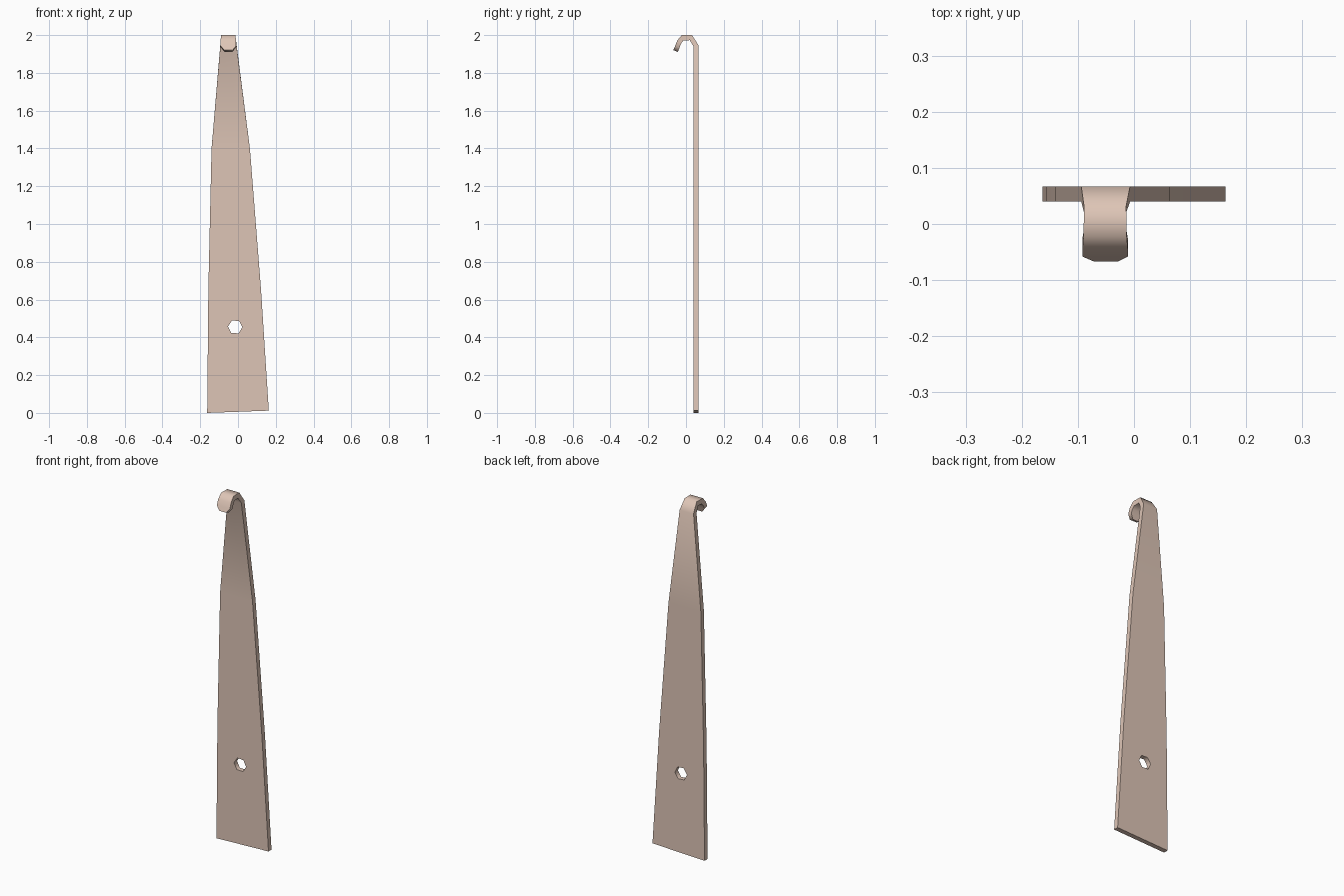
import bpy, bmesh, math

if "Cube" in bpy.data.objects:
    bpy.data.objects.remove(bpy.data.objects["Cube"])

# Cross-sections from the foot to the hook tip:
# (outer y, outer z, inner y, inner z, left x, right x, extra z on right side)
rows = [
    (0.067, 0.0, 0.04, 0.0, -0.163, 0.163, 0.012),
    (0.067, 0.65, 0.04, 0.65, -0.157, 0.122, 0),
    (0.067, 1.40, 0.04, 1.40, -0.14, 0.063, 0),
    (0.067, 1.945, 0.04, 1.94, -0.094, -0.007, 0),
    (0.032, 2.0, 0.02, 1.973, -0.089, -0.014, 0),
    (-0.022, 2.0, -0.014, 1.971, -0.09, -0.013, 0),
    (-0.046, 1.972, -0.026, 1.955, -0.092, -0.011, 0),
    (-0.058, 1.942, -0.034, 1.935, -0.092, -0.011, 0),
    (-0.067, 1.92, -0.043, 1.911, -0.071, -0.029, 0),
]

# Strap: tapered flat plate curling into the hook
bm = bmesh.new()
rings = []
for oy, oz, iy, iz, xl, xr, dz in rows:
    rings.append([bm.verts.new(p) for p in (
        (xl, oy, oz), (xr, oy, oz + dz), (xr, iy, iz + dz), (xl, iy, iz))])
for a, b in zip(rings, rings[1:]):
    for i in range(4):
        j = (i + 1) % 4
        bm.faces.new((a[i], a[j], b[j], b[i]))
bm.faces.new(rings[0])
bm.faces.new(rings[-1])
bmesh.ops.recalc_face_normals(bm, faces=bm.faces)
mesh = bpy.data.meshes.new("hooked_strap")
bm.to_mesh(mesh)
bm.free()
strap = bpy.data.objects.new("hooked_strap", mesh)
bpy.context.collection.objects.link(strap)

# Six-sided hole through the lower plate
bpy.ops.mesh.primitive_cylinder_add(
    vertices=6, radius=0.038, depth=0.3, location=(-0.015, 0.05, 0.455),
    rotation=(math.radians(90), math.radians(33), 0))
cutter = bpy.context.object
cutter.name = "hole_cutter"
cutter.hide_render = True

bpy.ops.object.select_all(action='DESELECT')
strap.select_set(True)
bpy.context.view_layer.objects.active = strap
hole = strap.modifiers.new("hole", 'BOOLEAN')
hole.operation = 'DIFFERENCE'
hole.solver = 'EXACT'
hole.object = cutter
bpy.ops.object.modifier_apply(modifier="hole")
bpy.data.objects.remove(cutter)

# Smooth hook curve, crisp plate edges
bpy.ops.object.shade_smooth_by_angle(angle=math.radians(62))

# Tan colour
mat = bpy.data.materials.new("tan")
mat.diffuse_color = (0.73, 0.56, 0.47, 1)
mat.use_nodes = True
mat.node_tree.nodes["Principled BSDF"].inputs["Base Color"].default_value = mat.diffuse_color
strap.data.materials.clear()
strap.data.materials.append(mat)
